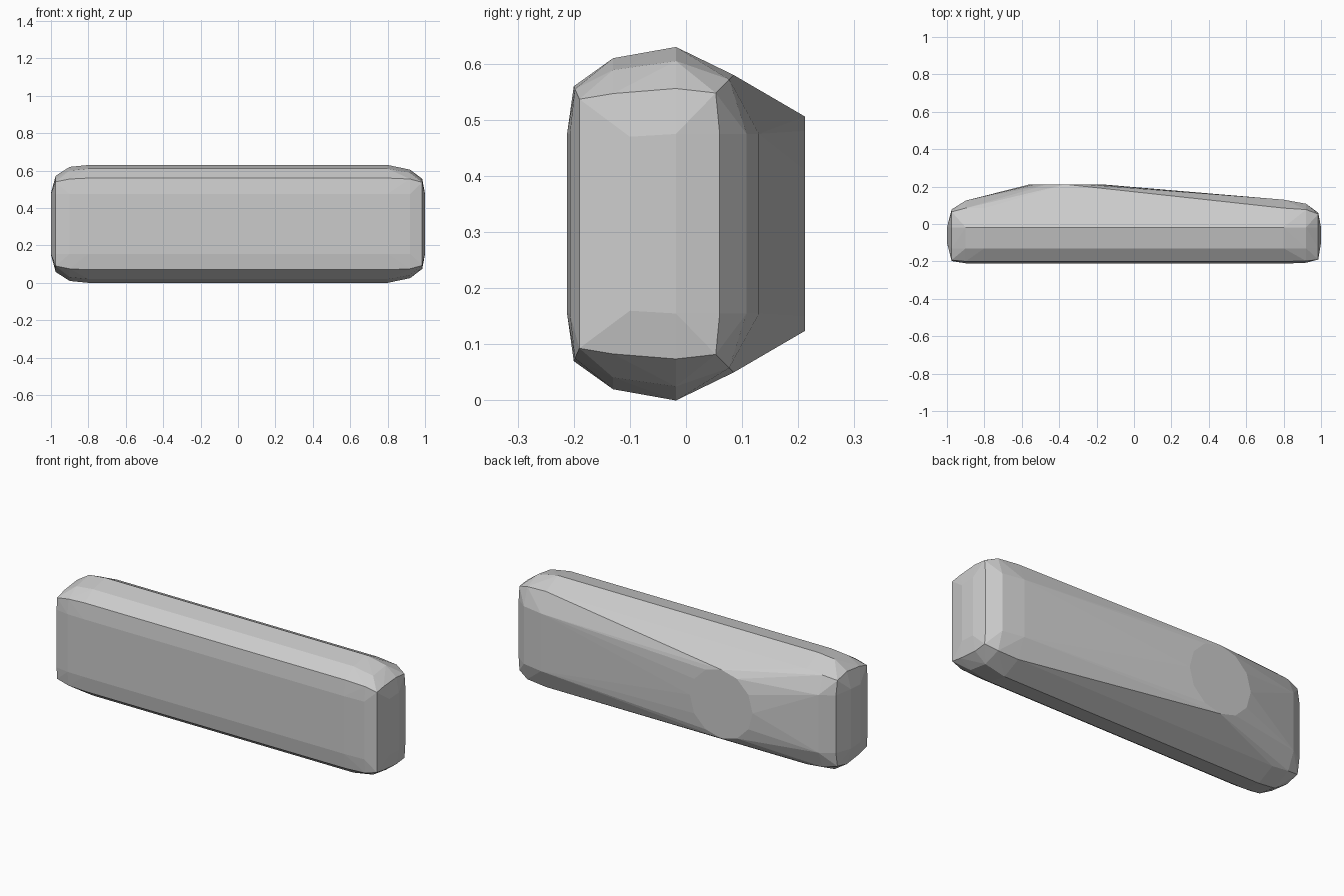
import bpy, bmesh
from math import cos, sin, pi

MID = 0.315  # height of the horizontal symmetry plane

# Upper half cross-sections (y, height above mid plane), keyed by x station
full = [(-0.212, 0.16), (-0.2, 0.245), (-0.13, 0.295),
        (-0.018, 0.315), (0.085, 0.265), (0.13, 0.16)]
stations = {
    -1.0: [(-0.018, 0.165), (-0.1, 0.16)],
    -0.975: [(-0.198, 0.16), (-0.193, 0.225), (-0.13, 0.243),
             (-0.018, 0.257), (0.065, 0.238), (0.078, 0.16)],
    -0.9: [(-0.21, 0.16), (-0.2, 0.24), (-0.13, 0.285),
           (-0.018, 0.305), (0.085, 0.255), (0.125, 0.16)],
    -0.8: full,
    0.8: full,
    0.92: [(-0.207, 0.16), (-0.198, 0.24), (-0.13, 0.274),
           (-0.018, 0.29), (0.077, 0.257), (0.108, 0.16)],
    0.985: [(-0.19, 0.16), (-0.19, 0.222), (-0.13, 0.232),
            (-0.018, 0.241), (0.053, 0.233), (0.06, 0.16)],
    1.0: [(-0.018, 0.16), (-0.1, 0.155)],
}

bm = bmesh.new()

# Rounded bar, mirrored top to bottom
for x, profile in stations.items():
    for y, h in profile:
        for s in (1, -1):
            bm.verts.new((x, y, MID + s * h))

# Round flat pad on the back
SIDES = 12
for i in range(SIDES):
    a = 2 * pi * i / SIDES
    bm.verts.new((-0.365 + 0.192 * cos(a), 0.212, MID + 0.191 * sin(a)))

# Wrap everything in one convex shell
res = bmesh.ops.convex_hull(bm, input=bm.verts[:])
loose = [v for v in bm.verts if not v.link_faces]
bmesh.ops.delete(bm, geom=loose, context='VERTS')
bmesh.ops.dissolve_limit(bm, angle_limit=0.01, verts=bm.verts[:], edges=bm.edges[:])
bmesh.ops.recalc_face_normals(bm, faces=bm.faces[:])

mesh = bpy.data.meshes.new("bar_shell")
bm.to_mesh(mesh)
bm.free()
obj = bpy.data.objects.new("bar_shell", mesh)
bpy.context.collection.objects.link(obj)
